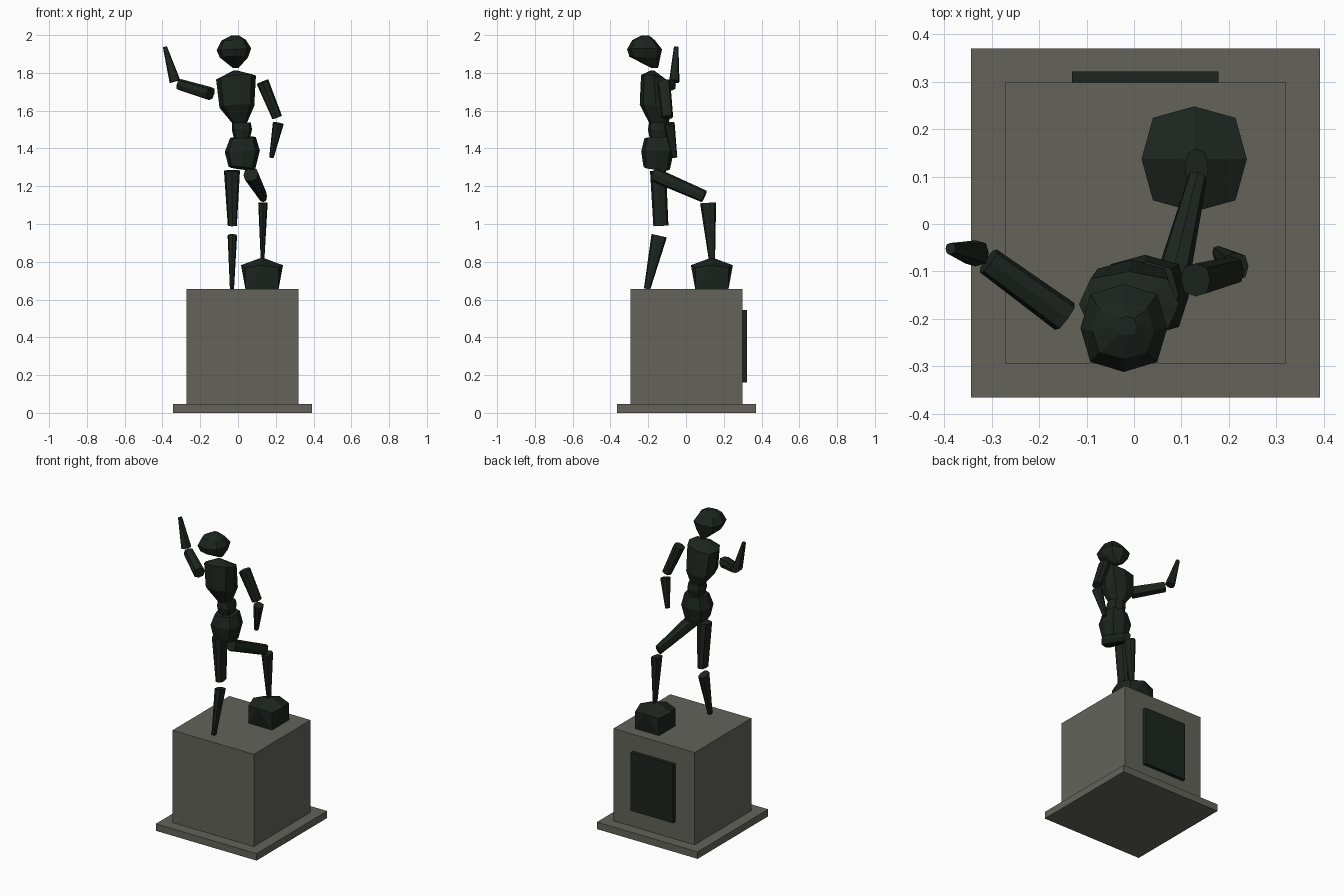
import bpy, bmesh, math
from mathutils import Vector

if "Cube" in bpy.data.objects:
    bpy.data.objects.remove(bpy.data.objects["Cube"])


def material(name, rgb):
    m = bpy.data.materials.new(name)
    m.diffuse_color = (*rgb, 1)
    m.use_nodes = True
    m.node_tree.nodes["Principled BSDF"].inputs["Base Color"].default_value = m.diffuse_color
    return m


bronze = material("dark_bronze", (0.012, 0.018, 0.013))
stone = material("stone", (0.125, 0.125, 0.105))


def finish(name, bm, mat):
    bmesh.ops.recalc_face_normals(bm, faces=bm.faces)
    me = bpy.data.meshes.new(name)
    bm.to_mesh(me)
    bm.free()
    me.materials.append(mat)
    ob = bpy.data.objects.new(name, me)
    bpy.context.collection.objects.link(ob)
    return ob


def box(name, lo, hi, mat):
    bm = bmesh.new()
    bmesh.ops.create_cube(bm, size=1)
    lo, hi = Vector(lo), Vector(hi)
    for v in bm.verts:
        v.co = (lo + hi) / 2 + v.co * (hi - lo)
    return finish(name, bm, mat)


def loft(name, rings):
    """Skin eight-sided rings given as (centre, u half axis, v half axis)."""
    bm = bmesh.new()
    loops = []
    for c, u, v in rings:
        loop = []
        for i in range(8):
            a = i * math.pi / 4
            k = 1.09 if i % 2 else 1.0   # slightly squared-off octagon
            loop.append(bm.verts.new(c + k * (u * math.cos(a) + v * math.sin(a))))
        loops.append(loop)
    for p, q in zip(loops, loops[1:]):
        for i in range(8):
            j = (i + 1) % 8
            bm.faces.new((p[i], p[j], q[j], q[i]))
    bm.faces.new(loops[0])
    bm.faces.new(loops[-1])
    return finish(name, bm, bronze)


def body(name, levels):
    """Levels are (z, x min, x max, y min, y max, rise per x, rise per y)."""
    rings = []
    for z, x0, x1, y0, y1, sx, sy in levels:
        u, v = (x1 - x0) / 2, (y1 - y0) / 2
        rings.append((Vector(((x0 + x1) / 2, (y0 + y1) / 2, z)),
                      Vector((u, 0, u * sx)), Vector((0, v, v * sy))))
    loft(name, rings)


def limb(name, a, b, size_a, size_b):
    """Tapered segment from a to b; sizes are (width, depth)."""
    a, b = Vector(a), Vector(b)
    d = (b - a).normalized()
    ref = Vector((0, 0, 1)) if abs(d.x) > 0.6 else Vector((1, 0, 0))
    u = (ref - d * ref.dot(d)).normalized()
    v = d.cross(u)
    loft(name, [(p, u * s[0] / 2, v * s[1] / 2) for p, s in ((a, size_a), (b, size_b))])


# Pedestal
box("plinth_base", (-0.344, -0.366, 0), (0.392, 0.37, 0.046), stone)
box("pedestal_block", (-0.272, -0.294, 0.046), (0.321, 0.298, 0.655), stone)
box("plaque", (-0.131, 0.296, 0.16), (0.178, 0.322, 0.545), bronze)

# Footrest rock: square block whose top edges bulge out under a low peak
bm = bmesh.new()
c, s = Vector((0.127, 0.137, 0)), 0.087
corners = [(-s, -s), (s, -s), (s, s), (-s, s)]
mids = [(0, -0.111), (0.111, 0), (0, 0.111), (-0.111, 0)]
low = [bm.verts.new(c + Vector((x, y, 0.65))) for x, y in corners]
top = [bm.verts.new(c + Vector((x, y, 0.768))) for x, y in corners]
mid = [bm.verts.new(c + Vector((x, y, 0.782))) for x, y in mids]
peak = bm.verts.new(c + Vector((0, 0, 0.823)))
bm.faces.new(low)
for i in range(4):
    j = (i + 1) % 4
    bm.faces.new((low[i], low[j], mid[i]))
    bm.faces.new((low[j], top[j], mid[i]))
    bm.faces.new((low[i], mid[i], top[i]))
    bm.faces.new((top[j], mid[j], peak, mid[i]))
finish("footrest_rock", bm, bronze)

# Head and trunk
body("head", [(1.825, -0.026, 0.002, -0.182, -0.148, 0, 0),
              (1.882, -0.097, 0.053, -0.300, -0.137, 0, -0.05),
              (1.925, -0.113, 0.070, -0.312, -0.127, 0.05, 0),
              (1.973, -0.088, 0.042, -0.285, -0.165, 0.03, 0),
              (1.998, -0.035, 0.005, -0.235, -0.195, 0, 0)])
body("chest", [(1.535, -0.032, 0.047, -0.195, -0.092, 0, 0),
               (1.62, -0.098, 0.086, -0.245, -0.075, 0.05, -0.15),
               (1.775, -0.116, 0.095, -0.238, -0.100, 0.1, -0.2),
               (1.812, -0.026, -0.004, -0.188, -0.168, 0, 0)])
body("waist", [(1.455, -0.022, 0.064, -0.192, -0.098, 0, 0),
               (1.50, -0.033, 0.074, -0.202, -0.088, 0, 0),
               (1.538, -0.032, 0.068, -0.195, -0.095, 0, 0)])
body("pelvis", [(1.295, -0.05, 0.09, -0.225, -0.085, -0.12, -0.1),
                (1.385, -0.07, 0.116, -0.237, -0.065, 0.04, 0),
                (1.458, -0.042, 0.094, -0.22, -0.078, 0.04, 0.05)])

# Legs: one standing, one raised onto the rock
limb("standing_thigh", (-0.032, -0.148, 1.283), (-0.03, -0.133, 0.99), (0.085, 0.085), (0.048, 0.08))
limb("standing_shin", (-0.03, -0.142, 0.938), (-0.032, -0.206, 0.656), (0.05, 0.083), (0.022, 0.034))
limb("raised_thigh", (0.068, -0.17, 1.262), (0.134, 0.096, 1.146), (0.08, 0.076), (0.04, 0.066))
limb("raised_shin", (0.132, 0.117, 1.112), (0.13, 0.137, 0.815), (0.05, 0.085), (0.02, 0.034))

# Arms: one lifted with the forearm up, one hanging
limb("lifted_upper_arm", (-0.146, -0.195, 1.69), (-0.307, -0.078, 1.738), (0.07, 0.07), (0.06, 0.06))
limb("lifted_forearm", (-0.334, -0.062, 1.755), (-0.387, -0.052, 1.938), (0.058, 0.055), (0.022, 0.024))
limb("hanging_upper_arm", (0.13, -0.118, 1.752), (0.207, -0.098, 1.565), (0.066, 0.07), (0.054, 0.06))
limb("hanging_forearm", (0.213, -0.09, 1.533), (0.177, -0.06, 1.352), (0.058, 0.06), (0.024, 0.028))
